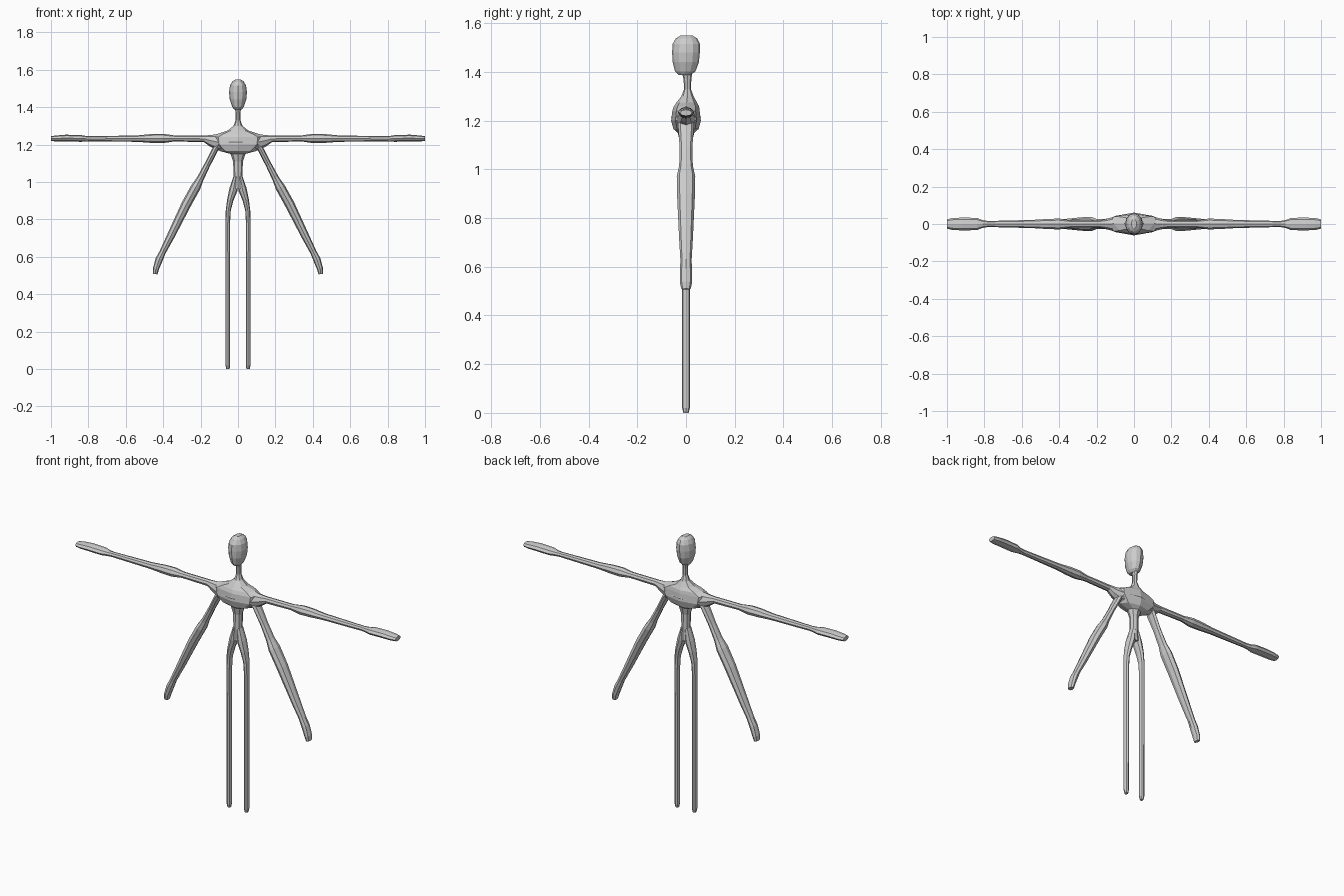
import bpy, math
from mathutils import Vector

grey = bpy.data.materials.new("light grey")
grey.diffuse_color = (0.6, 0.6, 0.6, 1)


def loft(name, rings, sides=8, mirror=False):
    """Skin rings of (centre, half-axis u, half-axis v) into a closed tube."""
    verts, faces = [], []
    for c, u, v in rings:
        for i in range(sides):
            a = 2 * math.pi * i / sides
            verts.append(c + u * math.cos(a) + v * math.sin(a))
    for r in range(len(rings) - 1):
        for i in range(sides):
            j = (i + 1) % sides
            a, b = r * sides, (r + 1) * sides
            faces.append((a + i, a + j, b + j, b + i))
    last = (len(rings) - 1) * sides
    faces.append(tuple(reversed(range(sides))))
    faces.append(tuple(range(last, last + sides)))
    mesh = bpy.data.meshes.new(name)
    mesh.from_pydata(verts, [], faces)
    mesh.materials.append(grey)
    obj = bpy.data.objects.new(name, mesh)
    bpy.context.collection.objects.link(obj)
    if mirror:
        obj.modifiers.new("mirror", 'MIRROR')
    return obj


def upright(name, rows, sides):
    """Rows, bottom to top: z, half width x, half depth y, centre y."""
    loft(name, [(Vector((0, cy, z)), Vector((rx, 0, 0)), Vector((0, ry, 0)))
                for z, rx, ry, cy in rows], sides)


def limb(name, rows, sides=8):
    """Rows along the limb: x, z, half thickness in the xz plane, half depth y."""
    pts = [Vector((x, 0, z)) for x, z, _, _ in rows]
    rings = []
    for i, (_, _, t, d) in enumerate(rows):
        along = (pts[min(i + 1, len(pts) - 1)] - pts[max(i - 1, 0)]).normalized()
        side = along.cross(Vector((0, 1, 0)))
        rings.append((pts[i], Vector((0, d, 0)), side * t))
    loft(name, rings, sides, mirror=True)


# Head: tall rounded egg, narrower at the chin
upright("head", [
    (1.387, .020, .024, -.006), (1.402, .031, .042, -.003), (1.44, .044, .054, -.001),
    (1.48, .048, .057, 0), (1.515, .043, .056, .001), (1.537, .031, .044, .002),
    (1.549, .014, .025, .002)], 12)

# Torso: waist, chest core, sloping shoulders and neck
upright("torso", [
    (0.962, .036, .028, 0), (1.03, .024, .025, 0), (1.11, .026, .024, 0),
    (1.15, .040, .034, 0), (1.166, .098, .052, 0), (1.20, .142, .061, 0),
    (1.24, .150, .056, 0), (1.258, .108, .052, .002), (1.275, .055, .042, .003),
    (1.30, .024, .025, .006), (1.33, .013, .014, .006), (1.37, .013, .016, .006),
    (1.41, .018, .024, .004)], 8)

# Legs: straight thin rods curving in to the crotch arch
limb("leg", [
    (.012, 1.03, .012, .024), (.024, .96, .023, .030), (.041, .905, .017, .027),
    (.052, .85, .0135, .021), (.055, .78, .0125, .018), (.054, .02, .0125, .016),
    (.054, 0, .009, .011)])

# Upper arms: broad chest wedge, level arm, elbow swelling, flat paddle hand
limb("upper_arm", [
    (0, 1.214, .050, .061), (.105, 1.213, .045, .040), (.148, 1.222, .030, .027),
    (.18, 1.231, .018, .020), (.34, 1.233, .016, .020), (.40, 1.233, .025, .029),
    (.46, 1.233, .024, .027), (.54, 1.232, .017, .022), (.78, 1.231, .014, .016),
    (.81, 1.231, .015, .021), (.84, 1.233, .018, .033), (.92, 1.235, .018, .034),
    (.97, 1.233, .016, .032), (1.0, 1.232, .013, .025)])

# Lower arms: angled down and out from under the chest
limb("lower_arm", [
    (.09, 1.215, .016, .034), (.117, 1.183, .016, .033), (.165, 1.09, .016, .026),
    (.203, 1.015, .019, .028), (.226, .972, .026, .038), (.277, .88, .026, .036),
    (.36, .71, .021, .028), (.403, .625, .017, .023), (.422, .585, .020, .025),
    (.439, .535, .016, .025), (.443, .508, .013, .019)])
